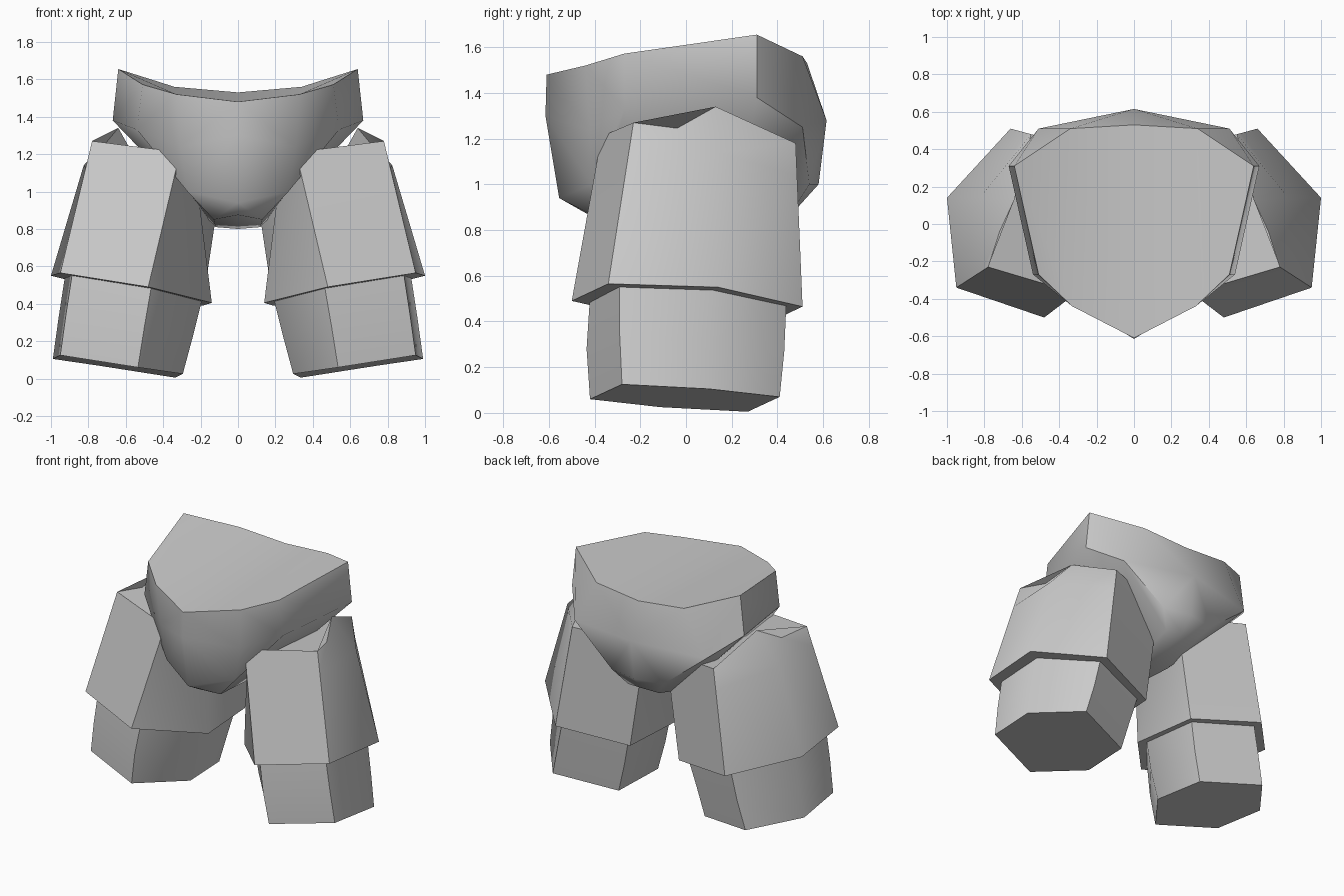
import bpy, bmesh, math

cube = bpy.data.objects.get("Cube")
if cube:
    bpy.data.objects.remove(cube)

grey = bpy.data.materials.new("plain_grey")
grey.use_nodes = True
grey.diffuse_color = (0.6, 0.6, 0.6, 1)
grey.node_tree.nodes["Principled BSDF"].inputs["Base Color"].default_value = (0.6, 0.6, 0.6, 1)


def finish(name, bm, angle):
    """Turn one half into a mirrored object with smooth shading."""
    bmesh.ops.recalc_face_normals(bm, faces=bm.faces)
    mesh = bpy.data.meshes.new(name)
    bm.to_mesh(mesh)
    bm.free()
    mesh.materials.append(grey)
    ob = bpy.data.objects.new(name, mesh)
    bpy.context.collection.objects.link(ob)
    bpy.ops.object.select_all(action='DESELECT')
    ob.select_set(True)
    bpy.context.view_layer.objects.active = ob
    bpy.ops.object.shade_smooth_by_angle(angle=math.radians(angle))
    mirror = ob.modifiers.new("mirror", 'MIRROR')
    mirror.use_axis = (True, False, False)
    mirror.use_clip = True
    return ob


def loft(name, rings, angle):
    """Skin closed rings of equal length and cap both ends."""
    bm = bmesh.new()
    loops = [[bm.verts.new(p) for p in ring] for ring in rings]
    for a, b in zip(loops, loops[1:]):
        n = len(a)
        for i in range(n):
            j = (i + 1) % n
            bm.faces.new((a[i], a[j], b[j], b[i]))
    bm.faces.new(loops[0])
    bm.faces.new(loops[-1])
    return finish(name, bm, angle)


def hexagon(outer, outer_front, front, back):
    """Skewed six-sided ring; the two inner corners mirror the outer ones."""
    centre = [f + b for f, b in zip(front, back)]
    inner_front = [c - p for c, p in zip(centre, outer)]
    inner_back = [c - p for c, p in zip(centre, outer_front)]
    return [outer, outer_front, front, inner_front, inner_back, back]


# Upper legs, with a bulge on the outer corner
hip = hexagon((.64, .13, 1.34), (.78, -.23, 1.27), (.31, -.37, 1.21), (.55, .48, 1.18))
hem = hexagon((1.0, .14, .55), (.95, -.34, .565), (.48, -.5, .49), (.66, .51, .465))
bulge = [[a + (b - a) * .2 for a, b in zip(p, q)] for p, q in zip(hip, hem)]
bulge[0] = (.825, .14, 1.14)
loft("upper_legs", [hip, bulge, hem], 62)

# Lower legs
knee = hexagon((.92, .12, .58), (.88, -.29, .6), (.46, -.42, .51), (.65, .44, .5))
shin = hexagon((.96, .11, .32), (.92, -.29, .34), (.5, -.435, .28), (.7, .43, .27))
foot = hexagon((.99, .1, .105), (.95, -.28, .125), (.535, -.42, .06), (.75, .41, .07))
loft("lower_legs", [knee, shin, foot], 56)

# Pelvis: one half, with a waist rim, a lower rim and a crotch strip
points = {
    "waist": [(0, -.61, 1.48), (.33, -.44, 1.52), (.51, -.27, 1.572),
              (.64, .31, 1.655), (.34, .51, 1.56), (0, .53, 1.53)],
    "rim": [(0, -.615, 1.3), (.31, -.42, 1.24), (.54, -.27, 1.33),
            (.67, .31, 1.38), (.51, .51, 1.25), (0, .615, 1.28)],
    "mid": [(0, -.555, .94), (0, -.44, .875), (0, .2, .8), (0, .49, .9), (0, .58, 1.0)],
    "side": [(.27, -.41, 1.0), (.13, -.38, .85), (.12, .2, .81), (.12, .47, .89), (.2, .54, 1.0)],
}
bm = bmesh.new()
W, R, M, S = ([bm.verts.new(p) for p in points[k]] for k in ("waist", "rim", "mid", "side"))
for i in range(5):
    bm.faces.new((W[i], W[i + 1], R[i + 1], R[i]))
for i in range(4):
    bm.faces.new((M[i], M[i + 1], S[i + 1], S[i]))
for face in (
    # top
    (W[0], W[1], W[4], W[5]), (W[1], W[2], W[3], W[4]),
    # front and back panels
    (R[0], R[1], S[0], M[0]), (R[5], R[4], S[4], M[4]),
    # underside
    (R[1], R[2], S[1], S[0]), (R[2], S[2], S[1]), (R[2], R[3], S[2]),
    (R[3], R[4], S[2]), (R[4], S[4], S[3], S[2]),
):
    bm.faces.new(face)
finish("pelvis", bm, 50)
